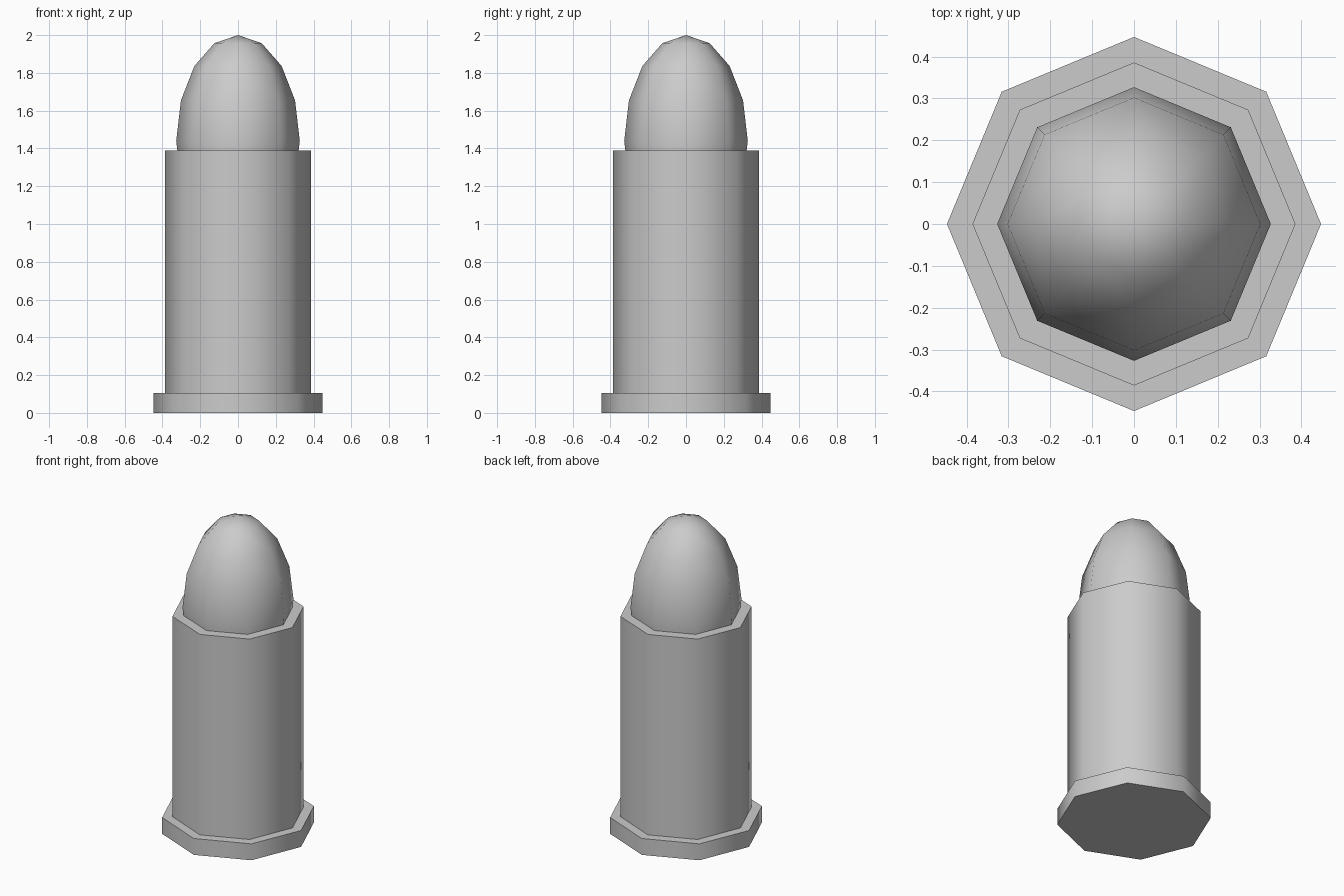
import bpy
from math import radians

if "Cube" in bpy.data.objects:
    bpy.data.objects.remove(bpy.data.objects["Cube"])

SIDES = 8


def smooth(obj, name):
    obj.name = name
    bpy.ops.object.shade_smooth_by_angle(angle=radians(60))


def drum(name, radius, z0, z1):
    # Eight-sided capped cylinder with corners on the axes
    bpy.ops.mesh.primitive_cylinder_add(vertices=SIDES, radius=radius, depth=z1 - z0,
                                        location=(0, 0, (z0 + z1) / 2))
    smooth(bpy.context.object, name)


# Base flange and main body
drum("base_rim", 0.447, 0.0, 0.105)
drum("body_casing", 0.386, 0.105, 1.388)

# Stretched low-poly sphere, lower half sunk into the body
bpy.ops.mesh.primitive_uv_sphere_add(segments=SIDES, ring_count=8, radius=1,
                                     location=(0, 0, 1.44))
tip = bpy.context.object
tip.scale = (0.327, 0.327, 0.56)
bpy.ops.object.transform_apply(location=False, rotation=False, scale=True)
smooth(tip, "rounded_tip")
